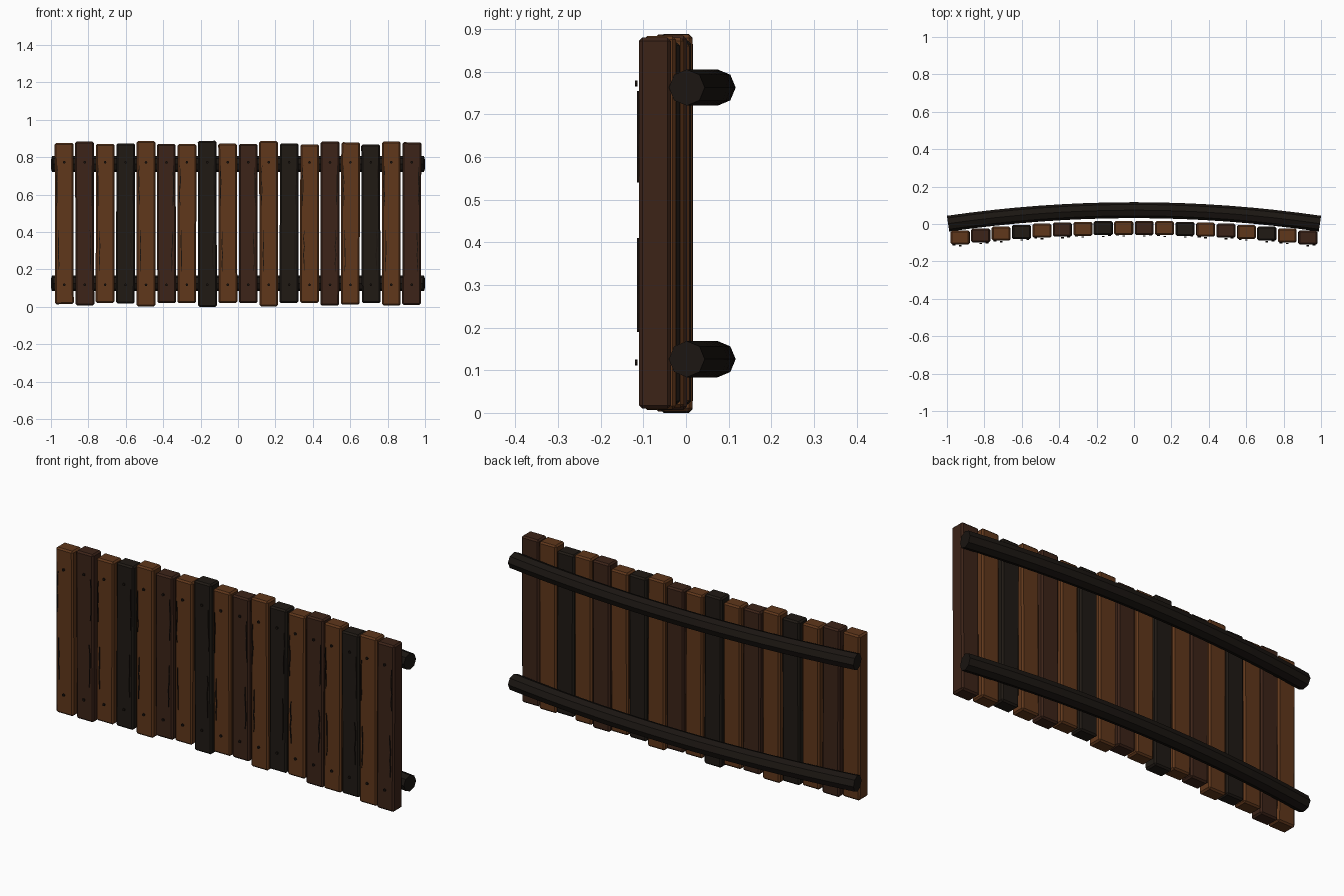
import bpy, bmesh, math, random
from mathutils import Vector, Matrix

if "Cube" in bpy.data.objects:
    bpy.data.objects.remove(bpy.data.objects["Cube"])

random.seed(4)


def material(name, rgb):
    m = bpy.data.materials.new(name)
    m.diffuse_color = (*rgb, 1)
    m.use_nodes = True
    m.node_tree.nodes["Principled BSDF"].inputs["Base Color"].default_value = m.diffuse_color
    return m


LIGHT = material("light_wood", (0.115, 0.038, 0.011))
BROWN = material("brown_wood", (0.045, 0.017, 0.009))
BLACK = material("charred_wood", (0.014, 0.010, 0.007))
BEAM = material("beam_wood", (0.011, 0.008, 0.006))
DARK = material("dark_detail", (0.010, 0.006, 0.004))


def make(name, bm, mat):
    bmesh.ops.recalc_face_normals(bm, faces=bm.faces)
    me = bpy.data.meshes.new(name)
    bm.to_mesh(me)
    bm.free()
    me.materials.append(mat)
    ob = bpy.data.objects.new(name, me)
    bpy.context.collection.objects.link(ob)
    return ob


def sweep(bm, rings):
    """Skin a list of closed vertex rings and cap both ends."""
    vs = [[bm.verts.new(p) for p in r] for r in rings]
    n = len(vs[0])
    for a, b in zip(vs, vs[1:]):
        for i in range(n):
            bm.faces.new((a[i], a[(i + 1) % n], b[(i + 1) % n], b[i]))
    bm.faces.new(vs[0])
    bm.faces.new(vs[-1])


# Bowed eight-sided beams behind the planks
def beam(name, z, r=0.0425, bow=0.073, steps=16):
    rings = []
    for k in range(steps + 1):
        x = 0.994 * (2 * k / steps - 1)
        t = Vector((1, -2 * bow * x, 0)).normalized()
        side = Vector((-t.y, t.x, 0))
        c = Vector((x, bow * (1 - x * x) + 0.001, z))
        rings.append([c + r * (side * math.cos(a) + Vector((0, 0, math.sin(a))))
                      for a in (math.tau * i / 8 for i in range(8))])
    bm = bmesh.new()
    sweep(bm, rings)
    make(name, bm, BEAM)


beam("lower_beam", 0.126)
beam("upper_beam", 0.763)


# Thin wandering crack on a plank face
def crack(bm, x, y, z0, z1):
    rings = []
    for k in range(6):
        z = z0 + (z1 - z0) * k / 5
        cx = x + random.uniform(-0.003, 0.003)
        w = 0.0008 if k in (0, 5) else 0.0022
        rings.append([(cx - w, y - 0.004, z), (cx + w, y - 0.004, z),
                      (cx + w, y + 0.002, z), (cx - w, y + 0.002, z)])
    sweep(bm, rings)


# Planks: bottom and top heights, left to right
SPANS = [(.014, .877), (.007, .884), (.021, .871), (.018, .873), (.003, .887), (.020, .871),
         (.021, .871), (.0, .888), (.020, .873), (.021, .871), (.003, .887), (.020, .873),
         (.021, .869), (.007, .885), (.012, .880), (.020, .869), (.008, .884), (.010, .880)]
COLOURS = [LIGHT, BROWN, LIGHT, BLACK]
DEPTH = 0.075

nails, cracks = bmesh.new(), bmesh.new()
for i, (z0, z1) in enumerate(SPANS):
    x = -0.929 + 1.858 * i / 17
    y = -0.021 - 0.052 * (x / 0.929) ** 2
    bm = bmesh.new()
    bmesh.ops.create_cube(bm, size=1)
    bmesh.ops.scale(bm, vec=(0.1, DEPTH, z1 - z0), verts=bm.verts)
    bmesh.ops.bevel(bm, geom=bm.edges[:], offset=0.008, segments=1, affect='EDGES')
    bmesh.ops.rotate(bm, matrix=Matrix.Rotation(random.uniform(-0.004, 0.004), 3, 'Y'),
                     verts=bm.verts)
    bmesh.ops.translate(bm, vec=(x, y, (z0 + z1) / 2), verts=bm.verts)
    make(f"plank_{i + 1:02d}", bm, COLOURS[i % 4])

    # Nail heads and cracks on the front face
    front = y - DEPTH / 2
    for z in (0.118, 0.773):
        bmesh.ops.create_cone(nails, cap_ends=True, segments=8, radius1=0.007, radius2=0.007,
                              depth=0.006,
                              matrix=Matrix.Translation((x, front - 0.006, z))
                              @ Matrix.Rotation(math.pi / 2, 4, 'X'))
    s = -1 if i % 2 == 0 else 1
    crack(cracks, x + s * 0.037, front, 0.54, 0.755)
    crack(cracks, x + s * 0.030, front, 0.19, 0.41)

make("nail_heads", nails, DARK)
make("wood_cracks", cracks, DARK)
